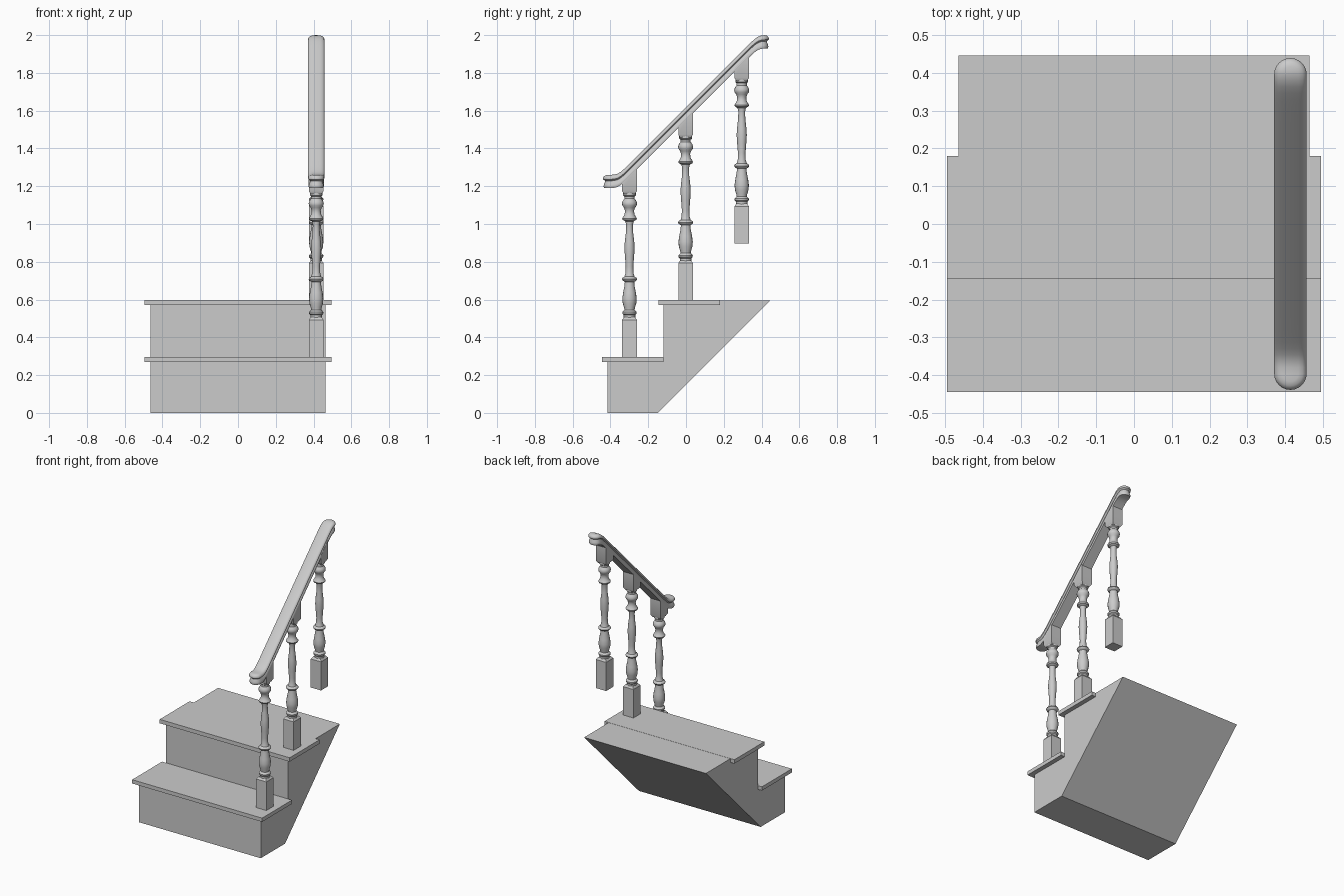
import bpy, bmesh, math

if "Cube" in bpy.data.objects:
    bpy.data.objects.remove(bpy.data.objects["Cube"])

RAIL_X = 0.414


def finish(name, bm, smooth=None):
    bmesh.ops.recalc_face_normals(bm, faces=bm.faces)
    me = bpy.data.meshes.new(name)
    bm.to_mesh(me)
    bm.free()
    ob = bpy.data.objects.new(name, me)
    bpy.context.collection.objects.link(ob)
    if smooth:
        bpy.context.view_layer.objects.active = ob
        ob.select_set(True)
        bpy.ops.object.shade_smooth_by_angle(angle=math.radians(smooth))
        ob.select_set(False)
    return ob


def loft(bm, rings):
    """Skin a stack of closed rings and cap both ends."""
    vs = [[bm.verts.new(p) for p in r] for r in rings]
    n = len(vs[0])
    for a, b in zip(vs, vs[1:]):
        for i in range(n):
            j = (i + 1) % n
            bm.faces.new((a[i], a[j], b[j], b[i]))
    return vs


def box(name, x, y0, y1, z0, z1):
    bm = bmesh.new()
    v = loft(bm, [[(-x, y0, z), (x, y0, z), (x, y1, z), (-x, y1, z)] for z in (z0, z1)])
    bm.faces.new(v[0])
    bm.faces.new(v[1])
    return finish(name, bm)


# stair body: side profile extruded across x
side = [(-0.415, 0), (-0.15, 0), (0.446, 0.596), (0.17, 0.596), (0.17, 0.58),
        (-0.12, 0.58), (-0.12, 0.28), (-0.415, 0.28)]
bm = bmesh.new()
v = loft(bm, [[(x, y, z) for y, z in side] for x in (-0.464, 0.464)])
bm.faces.new(v[0])
bm.faces.new(v[1])
finish("stair_body", bm)

# treads with overhanging nosing
box("lower_tread", 0.495, -0.445, -0.12, 0.27, 0.296)
box("upper_tread", 0.495, -0.145, 0.18, 0.57, 0.597)

# turned section: (height above tread, radius)
TURNING = [(0.195, .031), (0.222, .031), (0.228, .037), (0.238, .038), (0.245, .032), (0.25, .027),
           (0.262, .029), (0.285, .036), (0.31, .038), (0.34, .034), (0.375, .027), (0.398, .025),
           (0.404, .036), (0.412, .040), (0.420, .036), (0.425, .027), (0.445, .021), (0.48, .020),
           (0.53, .024), (0.575, .027), (0.61, .025), (0.66, .019), (0.70, .018), (0.718, .022),
           (0.726, .036), (0.734, .039), (0.742, .034), (0.755, .026), (0.775, .024), (0.79, .029),
           (0.802, .038), (0.814, .040), (0.826, .036), (0.838, .027), (0.85, .027), (0.856, .034),
           (0.885, .034)]


def square(c, h, z, shear=0):
    return [(RAIL_X + sx * h, c + sy * h, z + shear * sy * h)
            for sx, sy in ((-1, -1), (1, -1), (1, 1), (-1, 1))]


def baluster(name, y, base):
    bm = bmesh.new()
    n = 16
    parts = [
        # square foot, turned shaft, square head cut to the rail slope
        [square(y, .039, base), square(y, .039, base + .197), square(y, .028, base + .212)],
        [[(RAIL_X + r * math.cos(2 * math.pi * i / n), y + r * math.sin(2 * math.pi * i / n), base + z)
          for i in range(n)] for z, r in TURNING],
        [square(y, .029, base + .862), square(y, .039, base + .878), square(y, .039, base + .968, 1)],
    ]
    for rings in parts:
        v = loft(bm, rings)
        bm.faces.new(v[0])
        bm.faces.new(v[-1])
    return finish(name, bm, 35)


for i, nm in enumerate(("lower_baluster", "middle_baluster", "upper_baluster")):
    baluster(nm, -0.299 + 0.297 * i, 0.296 + 0.3 * i)


# handrail: round-ended plan outline, lifted along a slope that levels out at both ends
def ramp(y, k=0.012):
    low = k * math.log(1 + math.exp((y + 0.358) / k))
    high = k * math.log(1 + math.exp((y - 0.382) / k))
    return 1.19 + low - high


def outline(inset, dz):
    r, c = 0.043 - inset, 0.396
    half = [(r * math.sin(a), -c - r * math.cos(a)) for a in [math.pi / 2 * i / 6 for i in range(7)]]
    ys = [-c + 2 * c * i / 48 for i in range(1, 48)]
    half += [(r, y) for y in ys]
    half += [(x, -y) for x, y in half[6::-1]]
    pts = half + [(-x, y) for x, y in half[-2:0:-1]]
    return [(RAIL_X + x, y, ramp(y) + dz) for x, y in pts]


MOULDING = [(.006, 0), (.003, .008), (.004, .018), (.009, .03), (.011, .038), (.006, .042),
            (.001, .046), (0, .053), (.003, .061), (.011, .067), (.022, .070)]
bm = bmesh.new()
v = loft(bm, [outline(*m) for m in MOULDING])
for ring in (v[0], v[-1]):
    n = len(ring)
    bm.faces.new((ring[0], ring[1], ring[-1]))
    for i in range(1, n // 2 - 1):
        bm.faces.new((ring[i], ring[i + 1], ring[n - i - 1], ring[n - i]))
    h = n // 2
    bm.faces.new((ring[h - 1], ring[h], ring[h + 1]))
finish("handrail", bm, 40)
